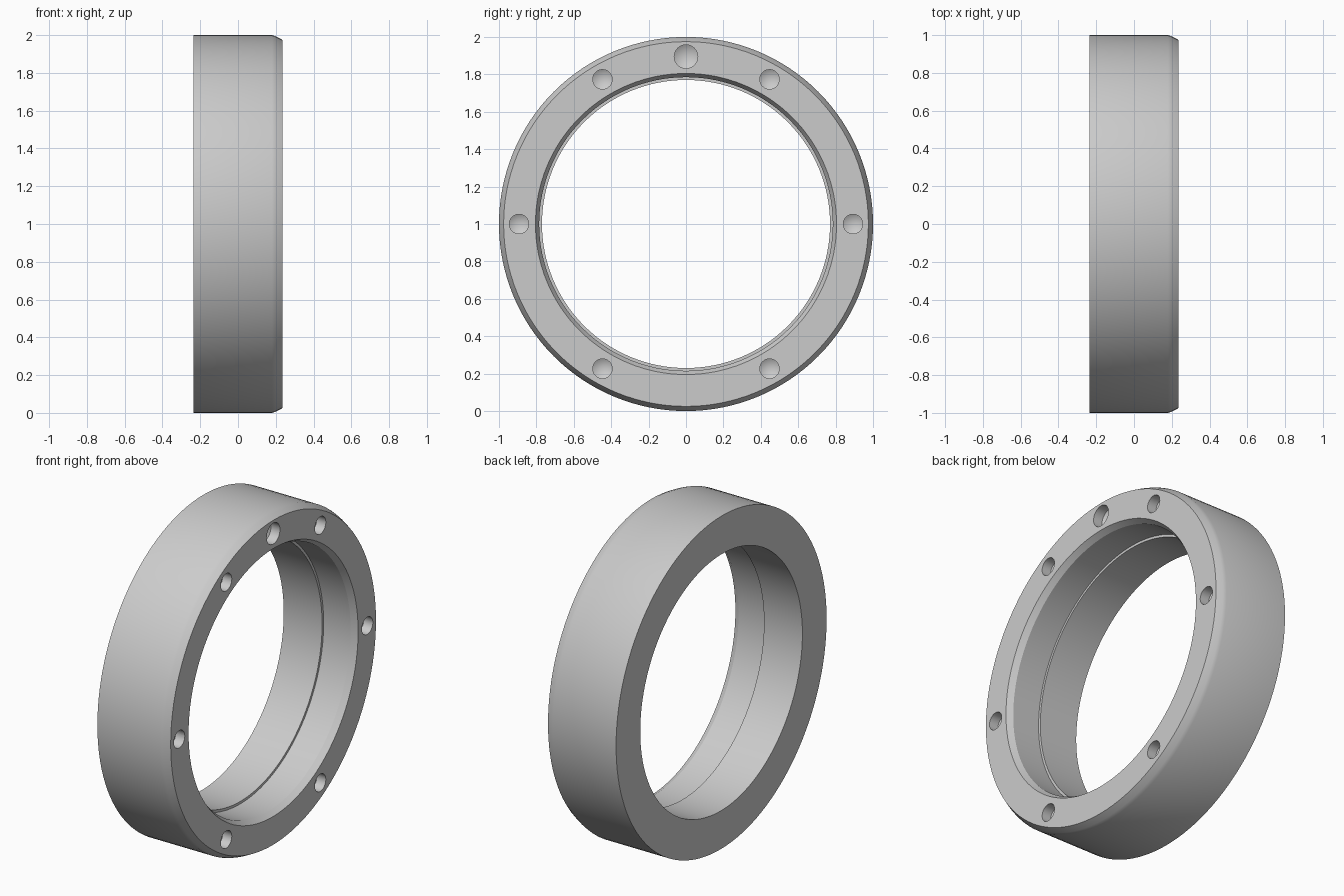
import bpy
import bmesh
import math
from mathutils import Matrix, Vector

if "Cube" in bpy.data.objects:
    bpy.data.objects.remove(bpy.data.objects["Cube"])

CENTRE = Vector((0, 0, 1))
FACE_X = 0.235

grey = bpy.data.materials.new("plain grey")
grey.use_nodes = True
grey.diffuse_color = (0.6, 0.6, 0.6, 1)
grey.node_tree.nodes["Principled BSDF"].inputs["Base Color"].default_value = (0.6, 0.6, 0.6, 1)


def lathe(name, profile, centre, steps, closed):
    """Turn (x, radius) points about an axis along x."""
    bm = bmesh.new()
    verts = [bm.verts.new((x, 0, r)) for x, r in profile]
    pairs = list(zip(verts, verts[1:]))
    if closed:
        pairs.append((verts[-1], verts[0]))
    edges = [bm.edges.new(p) for p in pairs]
    bmesh.ops.spin(bm, geom=verts + edges, cent=(0, 0, 0), axis=(1, 0, 0),
                   angle=math.tau, steps=steps)
    bmesh.ops.remove_doubles(bm, verts=bm.verts, dist=0.0001)
    bmesh.ops.recalc_face_normals(bm, faces=bm.faces)
    bmesh.ops.transform(bm, matrix=Matrix.Translation(centre), verts=bm.verts)
    mesh = bpy.data.meshes.new(name)
    bm.to_mesh(mesh)
    bm.free()
    mesh.materials.append(grey)
    obj = bpy.data.objects.new(name, mesh)
    bpy.context.collection.objects.link(obj)
    return obj


# Ring body: bevelled front rim, stepped bore, plain back
ring = lathe("ring_body", [
    (-FACE_X, 0.77), (-FACE_X, 1.0), (0.18, 1.0), (0.2, 0.993), (FACE_X, 0.975),
    (FACE_X, 0.805), (0.2, 0.785), (0.02, 0.785), (0.02, 0.77),
], CENTRE, 128, True)


# Blind holes with drilled cone bottoms
def drill(angle, distance, radius):
    spot = CENTRE + distance * Vector((0, math.cos(angle), math.sin(angle)))
    cutter = lathe("hole_cutter", [
        (FACE_X + 0.05, 0), (FACE_X + 0.05, radius), (FACE_X - 0.06, radius),
        (FACE_X - 0.06 - 0.6 * radius, 0),
    ], spot, 32, False)
    cutter.hide_render = True
    bpy.context.view_layer.objects.active = ring
    cut = ring.modifiers.new("hole", 'BOOLEAN')
    cut.operation = 'DIFFERENCE'
    cut.solver = 'EXACT'
    cut.object = cutter
    bpy.ops.object.modifier_apply(modifier=cut.name)
    bpy.data.objects.remove(cutter)


for i in range(6):
    drill(i * math.tau / 6, 0.893, 0.052)
drill(math.pi / 2, 0.895, 0.063)

# Smooth walls, crisp rims
bpy.ops.object.select_all(action='DESELECT')
ring.select_set(True)
bpy.context.view_layer.objects.active = ring
bpy.ops.object.shade_smooth_by_angle(angle=math.radians(20))
